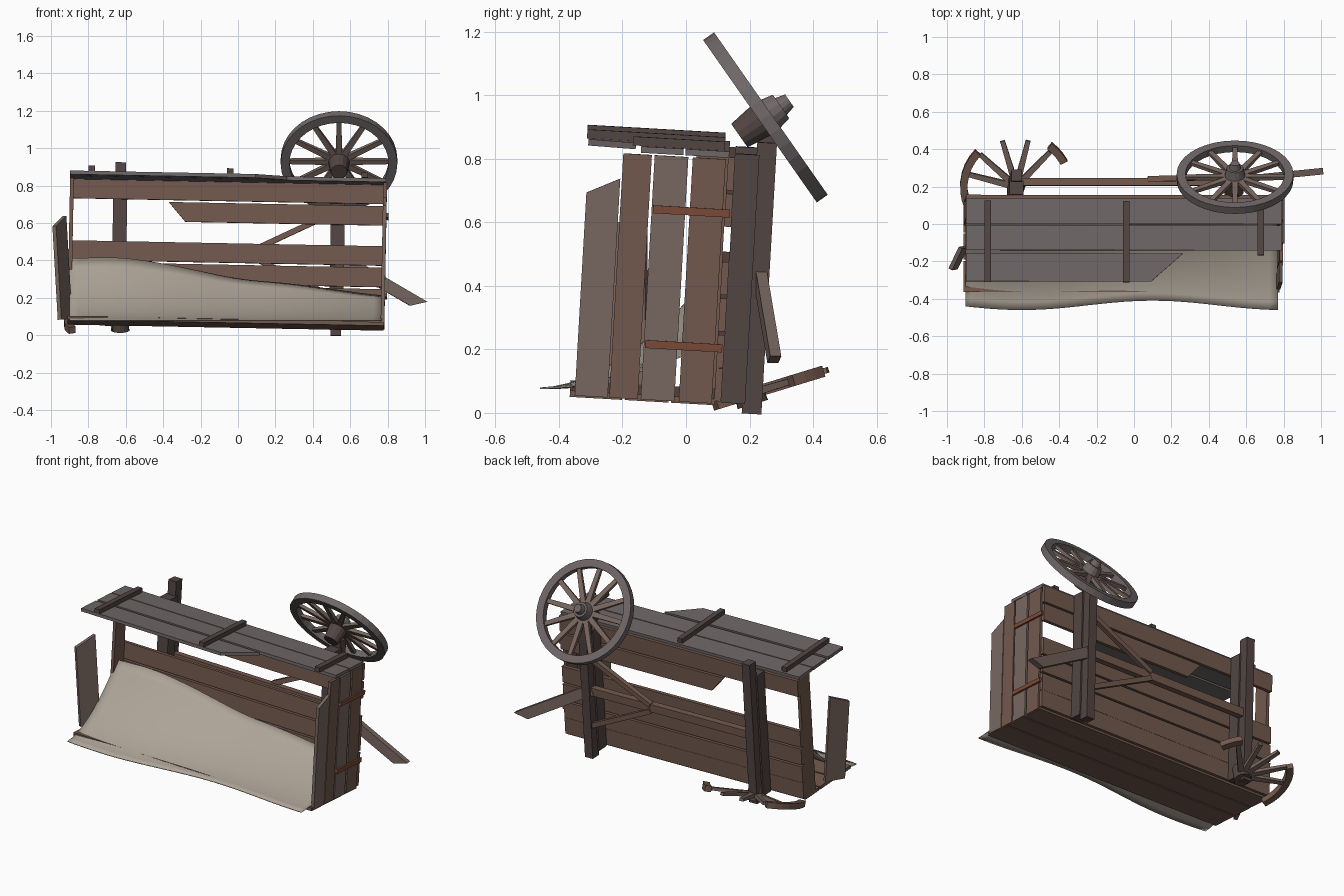
import bpy, bmesh, math
from mathutils import Matrix, Vector

if "Cube" in bpy.data.objects:
    bpy.data.objects.remove(bpy.data.objects["Cube"])

def material(name, rgb):
    m = bpy.data.materials.new(name)
    m.diffuse_color = (*rgb, 1)
    m.use_nodes = True
    m.node_tree.nodes["Principled BSDF"].inputs["Base Color"].default_value = m.diffuse_color
    return m

WOOD = material("weathered_wood", (0.19, 0.135, 0.115))
DARK = material("dark_wood", (0.085, 0.06, 0.055))
BROWN = material("brown_wood", (0.17, 0.10, 0.075))
RUST = material("rusty_iron", (0.20, 0.07, 0.04))
GREY = material("grey_wood", (0.16, 0.135, 0.135))
CANVAS = material("canvas", (0.42, 0.37, 0.31))

# The whole cart body leans slightly
LEAN = (Matrix.Translation((0, 0, 0.45)) @ Matrix.Rotation(math.radians(-3.3), 4, 'X')
        @ Matrix.Rotation(math.radians(1.1), 4, 'Y') @ Matrix.Translation((0, 0, -0.45)))
FLAT = Matrix.Identity(4)

def finish(name, bm, mat, matrix=FLAT):
    bmesh.ops.recalc_face_normals(bm, faces=bm.faces)
    me = bpy.data.meshes.new(name)
    bm.to_mesh(me)
    bm.free()
    me.materials.append(mat)
    ob = bpy.data.objects.new(name, me)
    ob.matrix_world = matrix
    bpy.context.collection.objects.link(ob)
    return ob

def beam(name, p1, p2, w, t, wdir, mat, M=LEAN, cut1=0, cut2=0, taper=1):
    """Plank from p1 to p2; cut1/cut2 slant the ends, taper narrows the far end."""
    p1, p2 = Vector(p1), Vector(p2)
    L = (p2 - p1).normalized()
    T = L.cross(Vector(wdir)).normalized()
    W = T.cross(L)
    bm = bmesh.new()
    bmesh.ops.create_cube(bm, size=1)
    for v in bm.verts:
        l, a, b = v.co
        k = taper if l > 0 else 1
        base = p2 + L * cut2 * a if l > 0 else p1 + L * cut1 * a
        v.co = base + W * a * w * k + T * b * t * k
    return finish(name, bm, mat, M)

def ring(name, r0, r1, h, a0, a1, n, mat, M):
    full = abs(a1 - a0 - 360) < 0.01
    bm = bmesh.new()
    loops = []
    for i in range(n if full else n + 1):
        a = math.radians(a0 + (a1 - a0) * i / n)
        loops.append([bm.verts.new((r * math.cos(a), r * math.sin(a), z))
                      for r, z in ((r0, -h), (r1, -h), (r1, h), (r0, h))])
    for i in range(n):
        p, q = loops[i], loops[(i + 1) % len(loops)]
        for k in range(4):
            bm.faces.new((p[k], p[(k + 1) % 4], q[(k + 1) % 4], q[k]))
    if not full:
        bm.faces.new(loops[0])
        bm.faces.new(loops[-1])
    return finish(name, bm, mat, M)

def hub(name, z0, z1, r0, r1, mat, M):
    bm = bmesh.new()
    bmesh.ops.create_cone(bm, cap_ends=True, segments=14, radius1=r0, radius2=r1, depth=z1 - z0,
                          matrix=Matrix.Translation((0, 0, (z0 + z1) / 2)))
    return finish(name, bm, mat, M)

def spokes(name, angles, r, mat, M):
    for a in angles:
        c, s = math.cos(math.radians(a)), math.sin(math.radians(a))
        beam(name, (0.03 * c, 0.03 * s, 0), (r * c, r * s, 0), 0.034, 0.024, (-s, c, 0), mat, M, taper=0.75)

Y, Z = (0, 1, 0), (0, 0, 1)
XL, XR = -0.905, 0.785

# Upper side boards, the front one broken short
for y, w, x1, cut in ((0.046, 0.138, XR, 0), (-0.096, 0.134, XR, 0), (-0.255, 0.15, 0.17, 0.17)):
    beam("upper_side_board", (XL, y, 0.835), (x1, y, 0.835), w, 0.02, Y, GREY, cut2=cut)
for x, y0 in ((-0.79, -0.335), (-0.05, -0.335), (0.67, -0.19)):
    beam("upper_batten", (x, y0, 0.859), (x, 0.1, 0.859), 0.034, 0.028, (1, 0, 0), DARK)

# Lower side boards
for y, w in ((0.046, 0.138), (-0.1, 0.138), (-0.26, 0.165)):
    beam("lower_side_board", (XL, y, 0.055), (XR, y, 0.055), w, 0.02, Y, BROWN)

# Bed boards, one missing and one broken
for z, x0, cut in ((0.775, XL, 0), (0.66, -0.33, -0.09), (0.445, XL, 0), (0.33, XL, 0),
                   (0.215, XL, 0), (0.11, XL, 0)):
    beam("bed_board", (x0, 0.123, z), (XR, 0.123, z), 0.104, 0.022, Z, BROWN, cut1=cut)

# Right end boards with straps
for y, w, z1, m, cut in ((-0.275, 0.104, 0.715, WOOD, 0.05), (-0.173, 0.09, 0.82, BROWN, 0),
                         (-0.066, 0.106, 0.82, WOOD, 0), (0.053, 0.104, 0.82, BROWN, 0)):
    beam("right_end_board", (0.78, y, 0.05), (0.78, y, z1), w, 0.02, Y, m, cut2=cut)
for z in (0.65, 0.225):
    beam("end_strap", (0.795, -0.115, z), (0.795, 0.128, z), 0.025, 0.012, Z, RUST)

# Left end: one board in place, one hanging loose
beam("left_end_board", (-0.895, 0.062, 0.05), (-0.895, 0.062, 0.83), 0.1, 0.02, Y, BROWN)
beam("loose_end_board", (-0.925, -0.18, 0.085), (-0.955, -0.185, 0.61), 0.13, 0.022, (0.45, 0.9, 0),
     WOOD, FLAT, cut2=0.05)

# Running gear: bolsters, axles, reach pole and braces
for x, z0, z1 in ((-0.635, 0.02, 0.925), (0.53, 0.02, 0.875)):
    beam("bolster", (x, 0.172, 0.05), (x, 0.172, 0.835), 0.075, 0.076, (1, 0, 0), DARK)
    beam("axle", (x, 0.232, z0), (x, 0.232, z1), 0.056, 0.062, (1, 0, 0), DARK)
beam("reach_pole", (-0.635, 0.225, 0.45), (0.53, 0.225, 0.45), 0.05, 0.04, Z, BROWN)
for z in (0.69, 0.22):
    beam("reach_brace", (0.08, 0.24, 0.45 + (z - 0.45) * 0.08), (0.53, 0.24, z), 0.03, 0.03, Z, BROWN)
beam("broken_tongue", (0.50, 0.232, 0.44), (0.965, 0.278, 0.168), 0.065, 0.035, Z, WOOD, FLAT, cut2=0.07)

# Whole wheel, tipped over on the upper axle end
W1 = Matrix.Translation((0.54, 0.25, 0.93)) @ Matrix.Rotation(math.radians(-55), 4, 'X')
ring("wheel_rim", 0.265, 0.312, 0.021, 0, 360, 36, GREY, W1)
spokes("wheel_spoke", range(0, 360, 30), 0.275, WOOD, W1)
hub("wheel_hub_inner", -0.1, 0.0, 0.045, 0.058, DARK, W1)
hub("wheel_hub_outer", 0.0, 0.06, 0.058, 0.045, GREY, W1)
hub("wheel_hub_cap", 0.06, 0.092, 0.032, 0.024, GREY, W1)

# Smashed wheel under the lower axle end
W2 = Matrix.Translation((-0.63, 0.2, 0.06)) @ Matrix.Rotation(math.radians(17), 4, 'X')
ring("broken_rim_long", 0.26, 0.3, 0.018, 137, 204, 7, BROWN, W2)
ring("broken_rim_short", 0.27, 0.31, 0.018, 28, 52, 3, BROWN, W2)
spokes("broken_spoke", (47, 76, 106, 137, 165), 0.265, WOOD, W2)
hub("broken_hub", -0.035, 0.06, 0.05, 0.042, DARK, W2)

# Canvas spilling out of the open top
crest = [(-0.9, 0.41), (-0.65, 0.42), (-0.4, 0.385), (0.0, 0.3), (0.3, 0.275), (0.77, 0.21)]
def crest_height(x):
    for (xa, za), (xb, zb) in zip(crest, crest[1:]):
        if x <= xb + 1e-6:
            return za + (zb - za) * (x - xa) / (xb - xa)
bm = bmesh.new()
NX, NY = 36, 12
rows = []
for i in range(NX + 1):
    x = -0.9 + 1.67 * i / NX
    top = sum(crest_height(min(max(x + d, -0.9), 0.77)) for d in (-0.08, 0, 0.08)) / 3
    front = -0.435 - 0.025 * math.cos(2 * math.pi * (x + 0.6) / 1.4)
    rows.append([bm.verts.new((x, front + (0.06 - front) * j / NY,
                               0.08 + (top - 0.08) * (j / NY) ** 1.8)) for j in range(NY + 1)])
for p, q in zip(rows, rows[1:]):
    for j in range(NY):
        bm.faces.new((p[j], q[j], q[j + 1], p[j + 1]))
for f in bm.faces:
    f.smooth = True
cloth = finish("canvas_cover", bm, CANVAS)
cloth.modifiers.new("thickness", 'SOLIDIFY').thickness = 0.005
